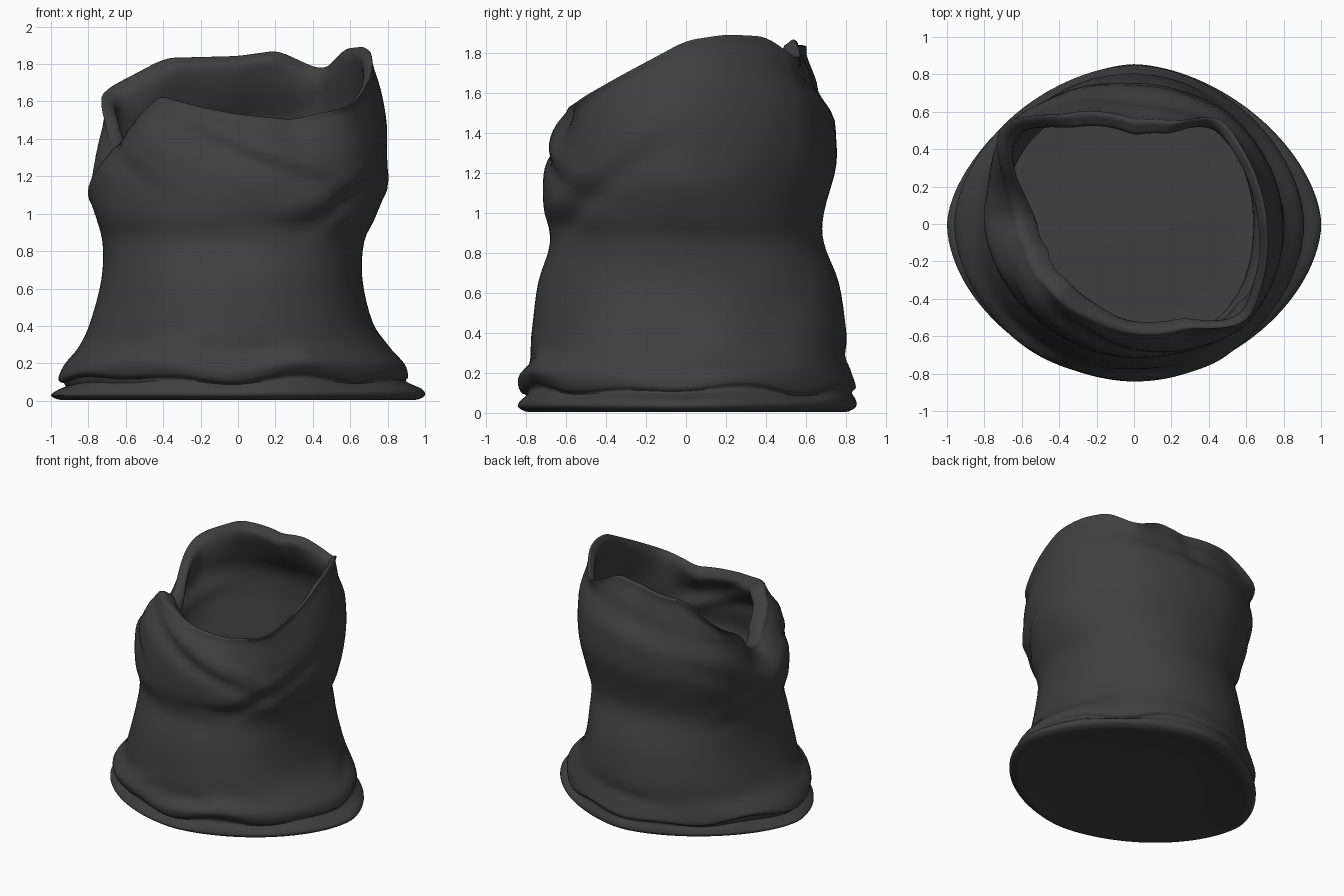
import bpy, bmesh, math
from mathutils import Vector

cube = bpy.data.objects.get("Cube")
if cube:
    bpy.data.objects.remove(cube, do_unlink=True)

SEGMENTS = 144
STEPS = 4  # smooth rows between two profile rows

# Mouth of the sack, anticlockwise: x, y, z
RIM = [(.71, 0, 1.86), (.67, .2, 1.89), (.58, .4, 1.88), (.46, .57, 1.76), (.22, .54, 1.87),
       (0, .55, 1.84), (-.4, .58, 1.83), (-.72, .54, 1.66), (-.73, .36, 1.57),
       (-.67, .18, 1.38), (-.62, .03, 1.32), (-.58, -.15, 1.44), (-.42, -.37, 1.63),
       (-.2, -.5, 1.57), (0, -.58, 1.53), (.3, -.55, 1.5), (.6, -.53, 1.57), (.69, -.3, 1.7)]

# Outer profile: level, reach towards -x, +x, -y, +y, pull towards the rim
# (levels from 1 to 2 stretch from mid height up to the rim)
PROFILE = [(.005, .95, .95, .79, .80, 0), (.03, 1, 1, .84, .85, 0), (.065, .96, .98, .83, .85, 0),
           (.105, .905, .90, .80, .83, 0), (.135, .96, .91, .83, .85, 0), (.20, .93, .89, .845, .83, 0),
           (.29, .85, .81, .785, .81, 0), (.42, .79, .72, .77, .80, 0), (.65, .73, .665, .74, .765, 0),
           (.85, .725, .675, .68, .69, 0), (1, .77, .74, .71, .69, 0),
           (1.3, .81, .80, .73, .775, .1), (1.55, .83, .825, .73, .785, .25),
           (1.78, .81, .81, .70, .73, .5), (1.94, .76, .76, .66, .64, .8), (2, .7, .7, .6, .6, 1)]

# Roundness of each quarter (right side, back side): at the hem, waist and cuff
ROUNDNESS = {(True, True): (1.67, 2.1, 1.95), (False, True): (1.62, 2.1, 2.3),
             (False, False): (1.8, 2.1, 1.85), (True, False): (1.74, 2.2, 2.15)}

# Cloth folds: angle, height, angular width, slope, amplitude, thickness
FOLDS = [(-1.57, 1.42, .8, -.26, .025, .07), (-1.5, 1.29, .8, -.26, -.025, .05),
         (-1.2, .95, .35, 0, -.02, .05), (-.9, 1.1, .4, .3, .02, .07),
         (-.6, 1.12, .4, .45, -.03, .06), (0, 1.15, .3, 0, .03, .09),
         (.7, .5, .3, .3, -.015, .15), (1.5, 1.62, .9, -.1, -.018, .05),
         (1.4, 1.5, 1, -.1, .015, .07), (2.6, 1.2, .5, -.4, -.015, .07),
         (2.9, 1.05, .4, .3, .015, .06), (-2.6, 1.28, .4, -.4, -.025, .06),
         (-2.3, 1.42, .4, -.3, .015, .06), (-1.6, .23, .3, .1, -.03, .05),
         (-1.1, .26, .2, -.2, .02, .05), (-2.1, .27, .3, .2, .02, .05),
         (.4, .3, .3, .1, -.015, .05), (1.6, .28, .4, -.1, -.015, .05)]


def wrap(a):
    return (a + math.pi) % math.tau - math.pi


def rim_linear(a):
    """Radius and height of the mouth at an angle."""
    knots = sorted((math.atan2(y, x) % math.tau, math.hypot(x, y), z) for x, y, z in RIM)
    first, last = knots[0], knots[-1]
    knots = [(last[0] - math.tau, *last[1:])] + knots + [(first[0] + math.tau, *first[1:])]
    a %= math.tau
    for p, q in zip(knots, knots[1:]):
        if p[0] <= a <= q[0]:
            t = (a - p[0]) / (q[0] - p[0])
            return Vector(p[1:]).lerp(Vector(q[1:]), t)


def rim_at(a):
    return sum((rim_linear(a + k * .035) for k in (-2, -1, 0, 1, 2)), Vector((0, 0))) / 5


def outline(a, level, left, right, front, back):
    """Radius of a rounded outline with a different reach on each side."""
    c, s = math.cos(a), math.sin(a)
    hem, waist, cuff = ROUNDNESS[c > 0, s > 0]
    power = hem + (waist - hem) * min(1, level / .45)
    power += (cuff - waist) * max(0, min(1, (level - .6) / .6))
    u = abs(c) / (right if c > 0 else left)
    v = abs(s) / (back if s > 0 else front)
    return (u ** power + v ** power) ** (-1 / power)


def catmull(p, q, r, s, t):
    return .5 * (2 * q + (r - p) * t + (2 * p - 5 * q + 4 * r - s) * t * t
                 + (3 * q - p - 3 * r + s) * t ** 3)


def column(a):
    """Radius/height pairs from the underside up, over the rim and down inside."""
    rim_r, rim_z = rim_at(a)
    outer = []
    for level, *reach, pull in PROFILE:
        r = outline(a, level, *reach)
        z = level if level <= 1 else 1 + (level - 1) * (rim_z - 1)
        # uneven hem seam
        hem = math.exp(-((level - .14) / .06) ** 2)
        z += hem * (.015 * math.sin(5 * a + .8) - .015 * math.cos(8 * a))
        outer.append(Vector((r + (rim_r - r) * pull, z)))
    base = outer[0]
    under = [Vector((base.x * k, z)) for k, z in ((.3, .03), (.65, .03), (.9, .015))]
    # rolled mouth, narrower on the right side
    roll = .07 - .025 * math.cos(a)
    lip = [Vector((rim_r - roll * .55, rim_z - .01)), Vector((rim_r - roll, rim_z - .08))]
    # lining: loose under the cuff, close to the wall below
    inner = [p - Vector((.06 if p.y > 1.05 else .025, 0)) for p in reversed(outer[4:-3])]
    floor_r = inner[-1].x
    inside = [Vector((floor_r * .95, .06)), Vector((floor_r * .8, .045)), Vector((floor_r * .4, .045))]
    keys = under + outer + lip + inner + inside
    points = []
    for i in range(len(keys) - 1):
        p, s = keys[max(i - 1, 0)], keys[min(i + 2, len(keys) - 1)]
        points += [catmull(p, keys[i], keys[i + 1], s, k / STEPS) for k in range(STEPS)]
    points.append(keys[-1])
    # press the folds into the wall
    for p in points:
        if p.x > .4 and p.y > .12:
            for fa, fz, width, slope, amount, thick in FOLDS:
                d = wrap(a - fa)
                p.x += amount * math.exp(-(d / width) ** 2 - ((p.y - fz - slope * d) / thick) ** 2)
        p.y = max(p.y, 0)
    return points


# Sack: one lofted skin with underside, wall, rolled mouth, lining and floor
bm = bmesh.new()
columns = []
for i in range(SEGMENTS):
    a = math.tau * i / SEGMENTS
    columns.append([bm.verts.new((p.x * math.cos(a), p.x * math.sin(a), p.y)) for p in column(a)])
for i, col in enumerate(columns):
    nxt = columns[(i + 1) % SEGMENTS]
    for j in range(len(col) - 1):
        bm.faces.new((col[j], nxt[j], nxt[j + 1], col[j + 1]))
bm.faces.new([col[0] for col in reversed(columns)])
bm.faces.new([col[-1] for col in columns])
bmesh.ops.recalc_face_normals(bm, faces=bm.faces)
mesh = bpy.data.meshes.new("sack")
bm.to_mesh(mesh)
bm.free()
sack = bpy.data.objects.new("sack", mesh)
bpy.context.collection.objects.link(sack)

# Dark grey cloth
cloth = bpy.data.materials.new("dark_grey_cloth")
cloth.use_nodes = True
colour = (.05, .05, .05, 1)
cloth.diffuse_color = colour
shader = cloth.node_tree.nodes["Principled BSDF"]
shader.inputs["Base Color"].default_value = colour
shader.inputs["Roughness"].default_value = .9
mesh.materials.append(cloth)

bpy.ops.object.select_all(action='DESELECT')
sack.select_set(True)
bpy.context.view_layer.objects.active = sack
bpy.ops.object.shade_smooth_by_angle(angle=math.radians(50))
